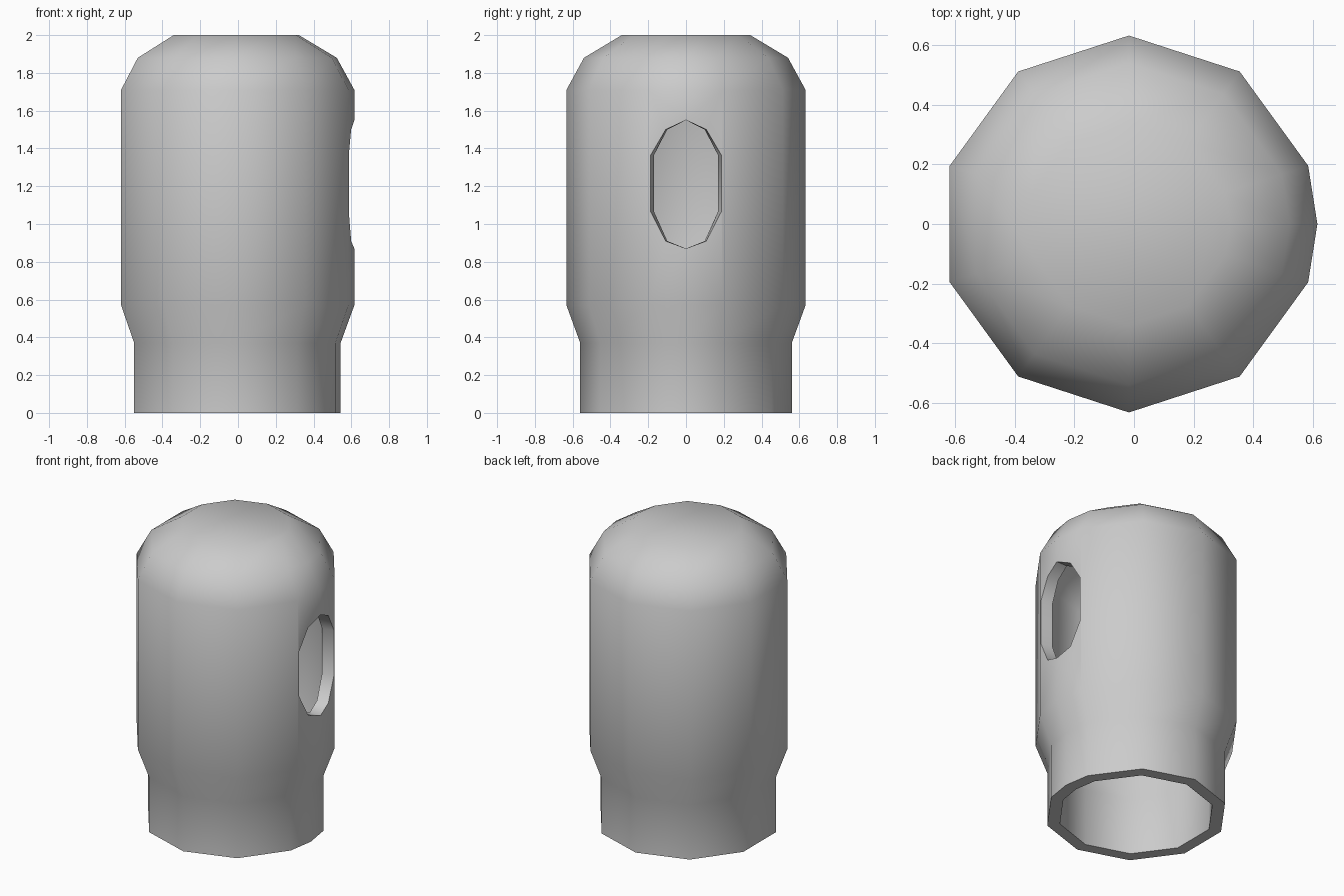
import bpy, bmesh, math

if "Cube" in bpy.data.objects:
    bpy.data.objects.remove(bpy.data.objects["Cube"])

CX = -0.017
# Ten-sided ring, plus one extra corner at angle 0 where the oval hole is split
ANGLES = [0] + [18 + 36 * i for i in range(10)]
N = len(ANGLES)
WALL = 2                                    # profile segment that holds the hole
OUTER = [(0.56, 0), (0.56, 0.37), (0.633, 0.57), (0.633, 1.71), (0.54, 1.88), (0.34, 2.0)]
INNER = [(0.48, 0), (0.48, 0.385), (0.553, 0.585), (0.553, 1.68), (0.485, 1.81), (0.31, 1.92)]
HOLE_Z = [0.87, 0.91, 1.065, 1.365, 1.50, 1.55]

bm = bmesh.new()


def shell(profile, fracs):
    """Faceted domed shell; returns its bottom ring and its hole loop."""
    rings = [[bm.verts.new((CX + r * math.cos(math.radians(a)), r * math.sin(math.radians(a)), z))
              for a in ANGLES] for r, z in profile]
    for s, (lo, hi) in enumerate(zip(rings, rings[1:])):
        for k in range(N):
            j = (k + 1) % N
            if s == WALL and k in (0, N - 1):
                continue
            bm.faces.new((lo[k], lo[j], hi[j], hi[k]))
    bm.faces.new(rings[-1])

    # Two wall panels around the oval hole
    lo, hi = rings[WALL], rings[WALL + 1]

    def point(side, f, z):
        p = lo[0].co.lerp(lo[side].co, f)
        return bm.verts.new((p.x, p.y, z))

    bottom, top = point(1, 0, HOLE_Z[0]), point(1, 0, HOLE_Z[-1])
    halves = []
    for side in (1, -1):
        mid = [point(side, f, z) for f, z in zip(fracs, HOLE_Z[1:-1])]
        bm.faces.new([lo[0], lo[side], hi[side], hi[0], top] + mid[::-1] + [bottom])
        halves.append(mid)
    return rings[0], [bottom] + halves[0] + [top] + halves[1][::-1]


def bridge(a, b):
    for i in range(len(a)):
        j = (i + 1) % len(a)
        bm.faces.new((a[i], a[j], b[j], b[i]))


rim_out, hole_out = shell(OUTER, (0.55, 0.955, 0.955, 0.55))
rim_in, hole_in = shell(INNER, (0.58, 0.99, 0.99, 0.58))
bridge(rim_out, rim_in)        # bottom rim
bridge(hole_out, hole_in)      # hole edge
bmesh.ops.recalc_face_normals(bm, faces=bm.faces[:])

mesh = bpy.data.meshes.new("hollow_cap")
bm.to_mesh(mesh)
bm.free()
cap = bpy.data.objects.new("hollow_cap", mesh)
bpy.context.collection.objects.link(cap)
bpy.context.view_layer.objects.active = cap
cap.select_set(True)
bpy.ops.object.shade_smooth_by_angle(angle=math.radians(50))
